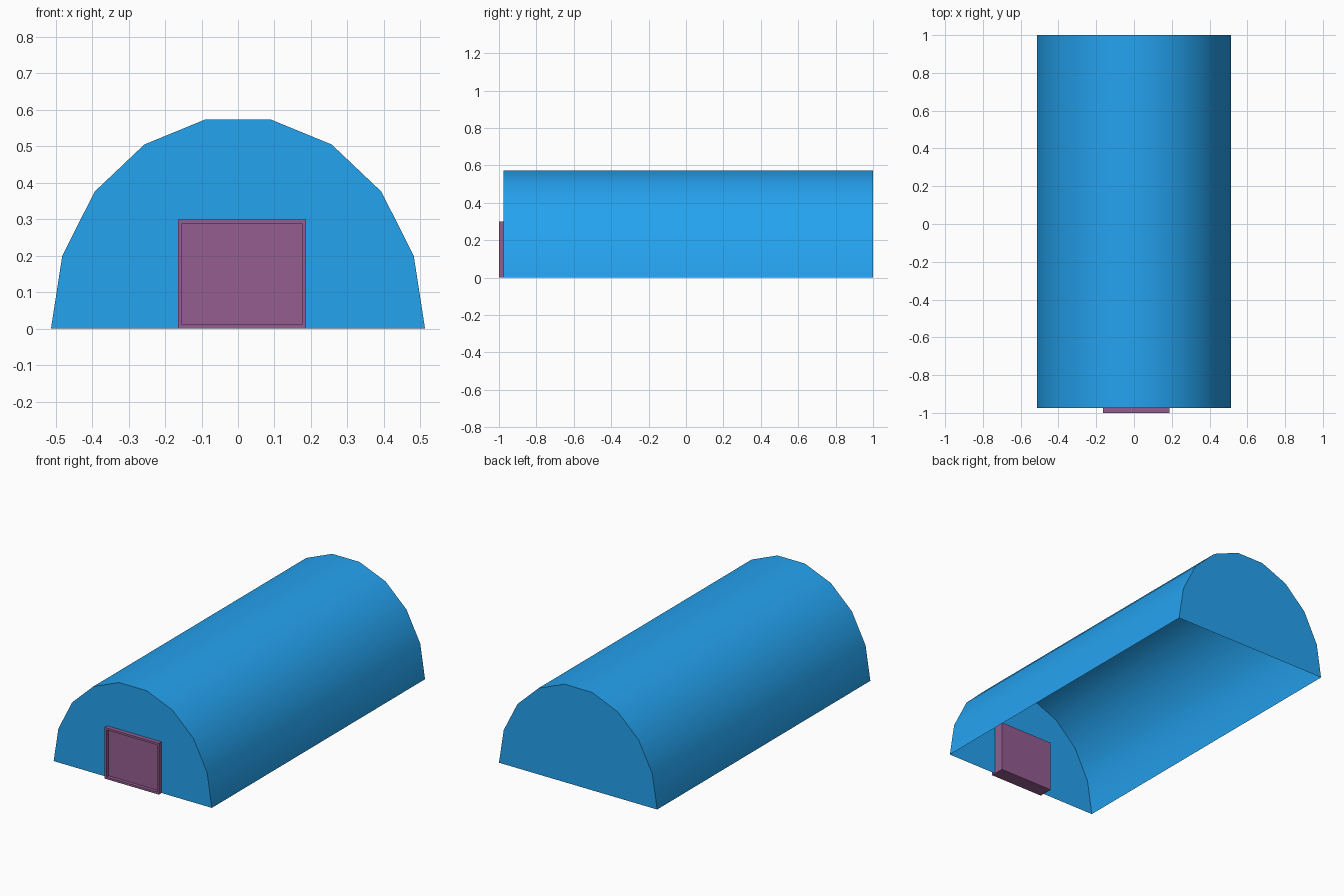
import bpy, bmesh

if "Cube" in bpy.data.objects:
    bpy.data.objects.remove(bpy.data.objects["Cube"])


def material(name, color):
    mat = bpy.data.materials.new(name)
    mat.diffuse_color = (*color, 1)
    mat.use_nodes = True
    mat.node_tree.nodes["Principled BSDF"].inputs["Base Color"].default_value = mat.diffuse_color
    return mat


def add_object(name, bm, mat):
    bmesh.ops.recalc_face_normals(bm, faces=bm.faces)
    mesh = bpy.data.meshes.new(name)
    bm.to_mesh(mesh)
    bm.free()
    mesh.materials.append(mat)
    obj = bpy.data.objects.new(name, mesh)
    bpy.context.collection.objects.link(obj)
    return obj


blue = material("blue_shell", (0.018, 0.366, 0.87))
purple = material("purple_door", (0.30, 0.11, 0.285))

# Arched hall: mirrored half profile, extruded back, end walls closed, floor open
half = [(0.513, 0), (0.482, 0.2), (0.393, 0.376), (0.257, 0.505), (0.089, 0.574)]
profile = half + [(-x, z) for x, z in reversed(half)]
bm = bmesh.new()
front = bm.faces.new([bm.verts.new((x, -0.975, z)) for x, z in profile])
ext = bmesh.ops.extrude_face_region(bm, geom=[front], use_keep_orig=True)
bmesh.ops.translate(bm, vec=(0, 1.975, 0),
                    verts=[g for g in ext["geom"] if isinstance(g, bmesh.types.BMVert)])
floor = [f for f in bm.faces if all(v.co.z < 0.001 for v in f.verts)]
hall = add_object("arched_hall", bm, blue)
bm = bmesh.new()
bm.from_mesh(hall.data)
floor = [f for f in bm.faces if all(v.co.z < 0.001 for v in f.verts)]
bmesh.ops.delete(bm, geom=floor, context='FACES_ONLY')
bm.to_mesh(hall.data)
bm.free()
bpy.context.view_layer.objects.active = hall
hall.select_set(True)
bpy.ops.object.shade_smooth_by_angle()

# Door: block through the front wall with a recessed panel
bm = bmesh.new()
bmesh.ops.create_cube(bm, size=1)
bmesh.ops.scale(bm, vec=(0.352, 0.085, 0.3), verts=bm.verts)
bmesh.ops.translate(bm, vec=(0.011, -0.9575, 0.15), verts=bm.verts)
bm.normal_update()
panel = next(f for f in bm.faces if f.normal.y < -0.9)
bmesh.ops.inset_region(bm, faces=[panel], thickness=0.017)
ext = bmesh.ops.extrude_face_region(bm, geom=[panel])
bmesh.ops.translate(bm, vec=(0, 0.02, 0),
                    verts=[g for g in ext["geom"] if isinstance(g, bmesh.types.BMVert)])
bmesh.ops.delete(bm, geom=[f for f in [panel] if f.is_valid], context='FACES_ONLY')
add_object("door", bm, purple)
